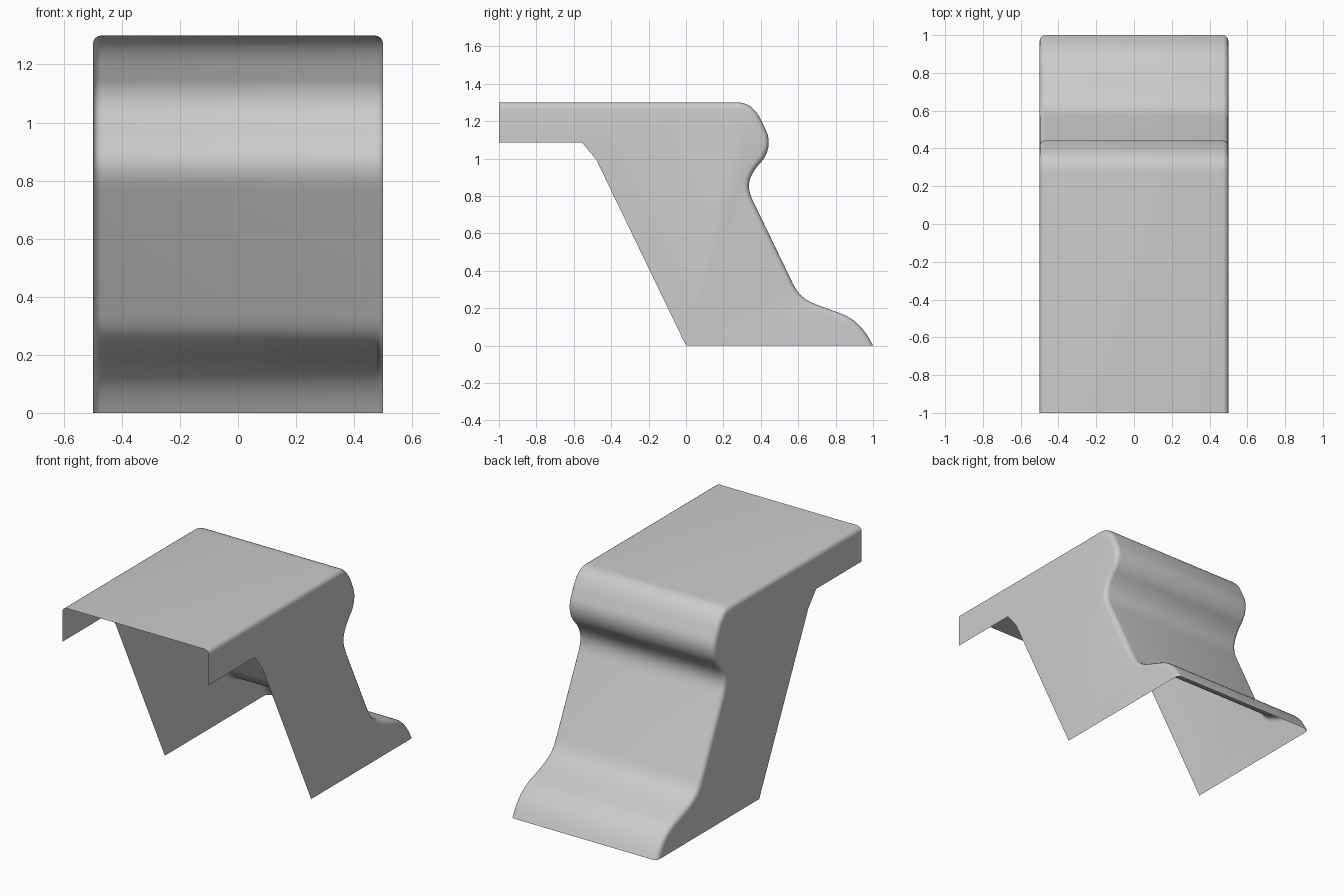
import bpy, bmesh, math
from mathutils import Vector
from mathutils.geometry import interpolate_bezier

cube = bpy.data.objects.get("Cube")
if cube:
    bpy.data.objects.remove(cube, do_unlink=True)

HALF, R, STEPS = 0.5, 0.03, 4

grey = bpy.data.materials.new("plain grey")
grey.use_nodes = True
colour = (0.6, 0.6, 0.6, 1)
grey.diffuse_color = colour
grey.node_tree.nodes["Principled BSDF"].inputs["Base Color"].default_value = colour

# Moulded outline (y, z), from the front of the top to the foot of the back
bends = [
    ((0.275, 1.3), (0.34, 1.3), (0.375, 1.26), (0.405, 1.2)),
    ((0.425, 1.155), (0.455, 1.1), (0.445, 1.035), (0.405, 0.985)),
    ((0.395, 0.975), (0.33, 0.9), (0.32, 0.85), (0.36, 0.77)),
    ((0.57, 0.335), (0.61, 0.255), (0.65, 0.235), (0.75, 0.2)),
    ((0.82, 0.175), (0.9, 0.145), (0.95, 0.1), (1, 0)),
]
outline = [Vector((-1, 1.3))]
for bend in bends:
    outline += [p.to_2d() for p in interpolate_bezier(*[Vector((*p, 0)) for p in bend], 12)]


def outward(i):
    """Outward normal of the outline; the end stays on the ground."""
    if i == len(outline) - 1:
        return Vector((1.1, 0))
    if i == 0:
        return Vector((0, 1))
    a = (outline[i] - outline[i - 1]).normalized()
    b = (outline[i + 1] - outline[i]).normalized()
    t = (a + b).normalized()
    return Vector((-t.y, t.x))


normals = [outward(i) for i in range(len(outline))]

# Cross-section as (x, inset from outline), rounded at both edges
arc = [k * math.pi / 2 / STEPS for k in range(STEPS + 1)]
right = [(-(HALF - R + R * math.cos(a)), R * (1 - math.sin(a))) for a in arc]
section = right + [(-x, d) for x, d in reversed(right)]

# Top and moulded back as one open sheet
bm = bmesh.new()
rows = []
for x, d in section:
    row = []
    for p, n in zip(outline, normals):
        q = p - n * d
        row.append(bm.verts.new((x, q.x, q.y)))
    rows.append(row)
for a, b in zip(rows, rows[1:]):
    for i in range(len(outline) - 1):
        bm.faces.new((a[i], b[i], b[i + 1], a[i + 1]))

# Flat side sheets, open at the front and underneath
under = [(0, 0), (-0.48, 0.995), (-0.555, 1.085), (-1, 1.085)]
for row, x in ((rows[0], -HALF), (rows[-1], HALF)):
    loop = row + [bm.verts.new((x, y, z)) for y, z in under]
    bm.faces.new(loop if x < 0 else loop[::-1])
bm.normal_update()
for f in bm.faces:
    if f.normal.x * f.calc_center_median().x < 0 and len(f.verts) > 4:
        f.normal_flip()
    f.smooth = True

mesh = bpy.data.meshes.new("moulded_bracket")
bm.to_mesh(mesh)
bm.free()
mesh.materials.append(grey)
bracket = bpy.data.objects.new("moulded_bracket", mesh)
bpy.context.collection.objects.link(bracket)
bpy.context.view_layer.objects.active = bracket
bracket.select_set(True)
bpy.ops.object.shade_smooth_by_angle(angle=math.radians(35))
